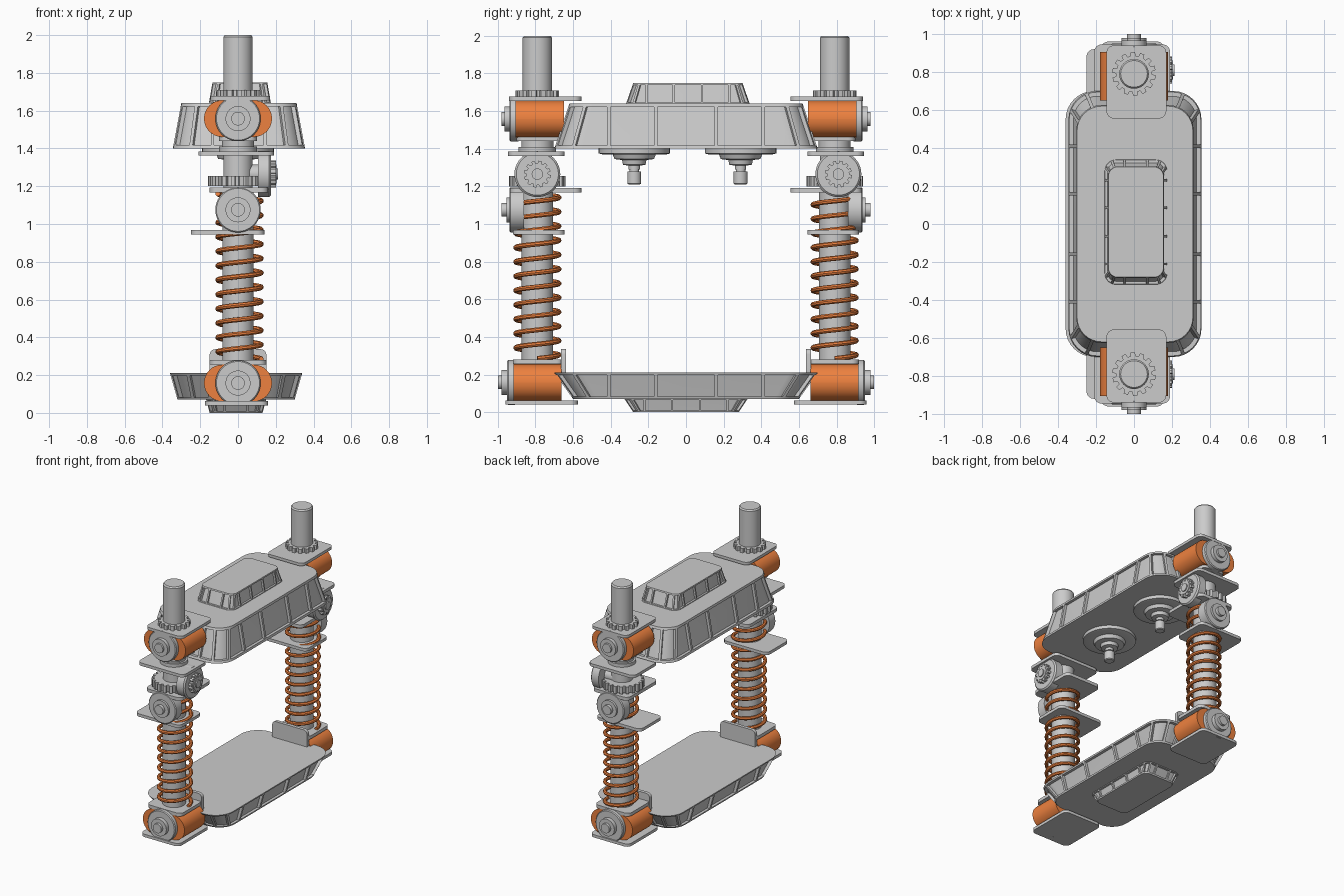
import bpy, bmesh, math
from mathutils import Vector, Matrix

if "Cube" in bpy.data.objects:
    bpy.data.objects.remove(bpy.data.objects["Cube"])

orange = bpy.data.materials.new("orange")
orange.diffuse_color = (0.85, 0.22, 0.05, 1)
orange.use_nodes = True
orange.node_tree.nodes["Principled BSDF"].inputs["Base Color"].default_value = orange.diffuse_color
FACE_Y = Matrix.Rotation(math.radians(90), 4, 'X')   # local z -> -y, local y -> z


def finish(name, bm, mat=None):
    bmesh.ops.recalc_face_normals(bm, faces=bm.faces)
    me = bpy.data.meshes.new(name)
    bm.to_mesh(me)
    bm.free()
    ob = bpy.data.objects.new(name, me)
    bpy.context.collection.objects.link(ob)
    if mat:
        me.materials.append(mat)
    return ob


def bridge(bm, rings, closed_ends=True):
    rows = [[bm.verts.new(p) for p in ring] for ring in rings]
    n = len(rows[0])
    for a, b in zip(rows, rows[1:]):
        for i in range(n):
            j = (i + 1) % n
            bm.faces.new((a[i], a[j], b[j], b[i]))
    if closed_ends:
        bm.faces.new(rows[0][::-1])
        bm.faces.new(rows[-1])


def round_rect(z, hx, hy, r, seg=8):
    pts = []
    for k, (sx, sy) in enumerate([(1, 1), (-1, 1), (-1, -1), (1, -1)]):
        for i in range(seg + 1):
            a = math.pi / 2 * (k + i / seg)
            pts.append(Vector((sx * (hx - r) + r * math.cos(a),
                               sy * (hy - r) + r * math.sin(a), z)))
    return pts


def loft(name, secs, loc=(0, 0, 0), rot=Matrix(), mat=None):
    """Rounded rectangles (z, half x, half y, radius) joined in order."""
    bm = bmesh.new()
    bridge(bm, [round_rect(*s) for s in secs])
    bm.transform(Matrix.Translation(loc) @ rot)
    return finish(name, bm, mat)


def plate(name, x0, x1, y0, y1, z0, z1, r=0.04):
    hx, hy = (x1 - x0) / 2, abs(y1 - y0) / 2
    return loft(name, [(z0, hx, hy, r), (z1, hx, hy, r)], ((x0 + x1) / 2, (y0 + y1) / 2, 0))


def lathe(name, prof, loc, axis=(0, 0, 1), seg=40):
    """Profile of (radius, distance along axis)."""
    bm = bmesh.new()
    bridge(bm, [[(r * math.cos(2 * math.pi * i / seg), r * math.sin(2 * math.pi * i / seg), d)
                 for i in range(seg)] for r, d in prof])
    rot = Vector(axis).to_track_quat('Z', 'Y').to_matrix().to_4x4()
    bm.transform(Matrix.Translation(loc) @ rot)
    return finish(name, bm)


def gear(name, r0, r1, d0, d1, loc, axis=(0, 0, 1), teeth=14):
    outline = []
    for t in range(teeth):
        for f, r in ((0, r0), (0.3, r0), (0.4, r1), (0.85, r1), (0.95, r0)):
            a = 2 * math.pi * (t + f) / teeth
            outline.append((r * math.cos(a), r * math.sin(a)))
    bm = bmesh.new()
    bridge(bm, [[(x, y, d) for x, y in outline] for d in (d0, d1)])
    rot = Vector(axis).to_track_quat('Z', 'Y').to_matrix().to_4x4()
    bm.transform(Matrix.Translation(loc) @ rot)
    return finish(name, bm)


def ribbed_body(name, lo, hi, ys, xs, loc, lip=0.018, depth=0.022, w=0.009):
    """Tapered rounded block with recessed walls, top and bottom lips and ribs."""
    def at(z, inset=0.0):
        t = (z - lo[0]) / (hi[0] - lo[0])
        v = [a + (b - a) * t for a, b in zip(lo, hi)]
        return z, v[1] - inset, v[2] - inset, max(v[3] - inset, 0.01)
    z0, z1 = lo[0] + lip, hi[0] - lip
    loft(name, [at(lo[0]), at(z0), at(z0, depth), at(z1, depth), at(z1), at(hi[0])], loc)
    spots = [(s, 0, y) for s in (1, -1) for y in ys] + [(0, s, x) for s in (1, -1) for x in xs]
    spots += [(sx * math.cos(a), sy * math.sin(a), None) for sx in (1, -1) for sy in (1, -1)
              for a in (math.radians(20), math.radians(68))]
    bm = bmesh.new()
    for nx, ny, off in spots:
        rings = []
        for z in (z0, z1):
            _, hx, hy, r = at(z)
            n, tan = Vector((nx, ny, 0)), Vector((-ny, nx, 0))
            if off is None:
                p = Vector((math.copysign(hx - r, nx), math.copysign(hy - r, ny), z)) + n * r
            else:
                p = Vector((nx * hx + abs(ny) * off, ny * hy + abs(nx) * off, z))
            q = p - n * (depth + 0.012)
            rings.append([p - tan * w, p + tan * w, q + tan * w, q - tan * w])
        bridge(bm, rings)
    bm.transform(Matrix.Translation(loc))
    finish(name + "_ribs", bm)


# Upper and lower bodies with their stepped caps
ribbed_body("upper_body", (1.40, 0.35, 0.70, 0.15), (1.64, 0.305, 0.62, 0.13),
            (-0.41, -0.16, 0.16, 0.41), (-0.14, 0.14), (0.005, 0, 0))
ribbed_body("upper_cap", (1.635, 0.165, 0.33, 0.06), (1.75, 0.145, 0.29, 0.05),
            (-0.22, -0.075, 0.075, 0.22), (-0.06, 0.06), (0.01, 0.01, 0), 0.01, 0.015, 0.006)
ribbed_body("lower_body", (0.07, 0.31, 0.60, 0.13), (0.21, 0.35, 0.70, 0.15),
            (-0.41, -0.16, 0.16, 0.41), (-0.14, 0.14), (-0.01, 0, 0), 0.012)
ribbed_body("lower_cap", (0, 0.14, 0.28, 0.05), (0.075, 0.16, 0.33, 0.06),
            (-0.22, -0.075, 0.075, 0.22), (-0.06, 0.06), (-0.01, 0, 0), 0.01, 0.015, 0.006)

# Stepped spindles hanging under the upper body
for i, y in enumerate((-0.275, 0.29)):
    lathe(f"spindle_{i}", [(0.19, 1.41), (0.19, 1.375), (0.17, 1.37), (0.115, 1.37), (0.105, 1.345),
                           (0.065, 1.34), (0.06, 1.315), (0.03, 1.31), (0.03, 1.29), (0.025, 1.29),
                           (0.025, 1.28), (0.037, 1.28), (0.037, 1.215), (0.03, 1.21)], (0, y, 0))

for s, tag in ((-1, "front"), (1, "back")):
    y = 0.79 * s
    out = (0, s, 0)
    # Guide rod with collars
    lathe(tag + "_rod", [(0.083, 0.22), (0.083, 1.19), (0.078, 1.19), (0.078, 1.99), (0.07, 2.0)], (0, y, 0))
    lathe(tag + "_collar", [(0.10, 1.385), (0.10, 1.41), (0.085, 1.41), (0.085, 1.47)], (0, y, 0))
    gear(tag + "_top_gear", 0.095, 0.115, 1.67, 1.71, (0, y, 0))
    gear(tag + "_middle_gear", 0.13, 0.15, 1.20, 1.255, (-0.01, y, 0), teeth=20)

    # Flat bracket plates, top to bottom
    plate(tag + "_top_plate", -0.145, 0.17, 0.555 * s, 0.94 * s, 1.655, 1.677)
    plate(tag + "_clamp_plate", -0.10, 0.10, 0.65 * s, 0.90 * s, 1.44, 1.465)
    plate(tag + "_wide_plate", -0.21, 0.19, 0.645 * s, 0.945 * s, 1.362, 1.385)
    plate(tag + "_gear_plate", -0.15, 0.16, 0.555 * s, 0.935 * s, 1.167, 1.192)
    plate(tag + "_spring_plate", -0.25, 0.14, 0.645 * s, 0.92 * s, 0.945, 0.968)
    plate(tag + "_lower_seat", -0.15, 0.15, 0.65 * s, 0.92 * s, 0.255, 0.28)
    plate(tag + "_foot_plate", -0.175, 0.16, 0.575 * s, 0.96 * s, 0.04, 0.062)
    loft(tag + "_upright_plate", [(-0.013, 0.15, 0.075, 0.03), (0.013, 0.15, 0.075, 0.03)],
         (0, 0.65 * s, 0.262), FACE_Y)

    # Orange bushings with stepped end discs
    for part, yc, z in (("upper", 0.777, 1.558), ("lower", 0.79, 0.158)):
        loft(f"{tag}_{part}_bushing", [(-0.128, 0.18, 0.097, 0.0965), (0.128, 0.18, 0.097, 0.0965)],
             (0, yc * s, z), FACE_Y, orange)
    for part, z, d in (("upper", 1.558, (0.89, 0.938, 0.965, 0.98)),
                       ("middle", 1.075, (0.86, 0.938, 0.955, 0.98)),
                       ("lower", 0.158, (0.91, 0.95, 0.98, 1.0))):
        lathe(f"{tag}_{part}_disc", [(0.12, d[0]), (0.12, d[1] - 0.006), (0.114, d[1]), (0.066, d[1]),
                                     (0.066, d[2]), (0.036, d[2]), (0.036, d[3])], (0, 0, z), out)

    # Side adjuster with toothed knob
    ya = -0.79 if s < 0 else 0.81
    lathe(tag + "_adjuster", [(0.05, 0.0), (0.05, 0.105), (0.122, 0.105), (0.122, 0.165), (0.112, 0.175),
                              (0.05, 0.175), (0.05, 0.205)], (0, ya, 1.265), (1, 0, 0))
    gear(tag + "_adjuster_knob", 0.058, 0.072, 0.17, 0.2, (0, ya, 1.265), (1, 0, 0), 12)
    lathe(tag + "_knob_hub", [(0.03, 0.19), (0.03, 0.213)], (0, ya, 1.265), (1, 0, 0))

    # Coil spring
    cu = bpy.data.curves.new(tag + "_spring", 'CURVE')
    cu.dimensions = '3D'
    cu.bevel_depth = 0.0135
    cu.bevel_resolution = 2
    cu.use_fill_caps = True
    turns, per = 11.5, 28
    count = int(turns * per)
    sp = cu.splines.new('POLY')
    sp.points.add(count)
    for i, p in enumerate(sp.points):
        a = 2 * math.pi * i / per
        p.co = (0.008 + 0.115 * math.cos(a), y + 0.115 * math.sin(a), 0.285 + 0.875 * i / count, 1)
    cu.materials.append(orange)
    ob = bpy.data.objects.new(tag + "_spring", cu)
    bpy.context.collection.objects.link(ob)

# Turn the springs into meshes and smooth everything but sharp edges
bpy.ops.object.select_all(action='SELECT')
bpy.context.view_layer.objects.active = bpy.data.objects["front_spring"]
bpy.ops.object.convert(target='MESH')
bpy.ops.object.select_all(action='SELECT')
bpy.ops.object.shade_smooth_by_angle(angle=math.radians(35))
